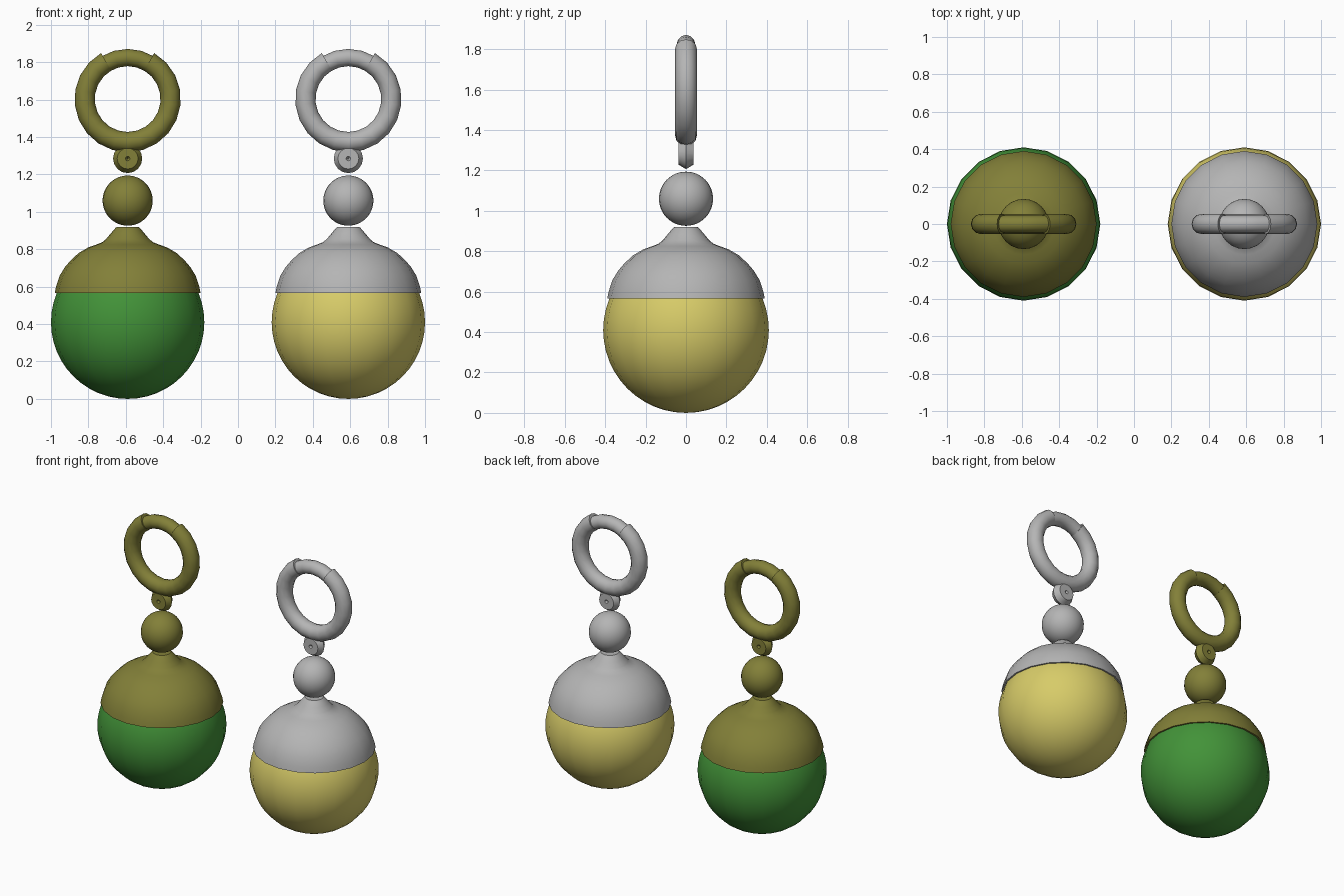
import bpy, bmesh, math
from mathutils import Vector

if "Cube" in bpy.data.objects:
    bpy.data.objects.remove(bpy.data.objects["Cube"], do_unlink=True)


def material(name, rgb):
    m = bpy.data.materials.new(name)
    m.use_nodes = True
    m.diffuse_color = (*rgb, 1)
    bsdf = m.node_tree.nodes["Principled BSDF"]
    bsdf.inputs["Base Color"].default_value = (*rgb, 1)
    bsdf.inputs["Roughness"].default_value = 0.6
    return m


def finish(name, bm, mat, location, angle=40):
    bmesh.ops.recalc_face_normals(bm, faces=bm.faces)
    mesh = bpy.data.meshes.new(name)
    bm.to_mesh(mesh)
    bm.free()
    mesh.materials.append(mat)
    obj = bpy.data.objects.new(name, mesh)
    obj.location = location
    bpy.context.collection.objects.link(obj)
    bpy.ops.object.select_all(action='DESELECT')
    obj.select_set(True)
    bpy.context.view_layer.objects.active = obj
    bpy.ops.object.shade_smooth_by_angle(angle=math.radians(angle))
    return obj


def sphere(name, radius, mat, location, segments):
    bm = bmesh.new()
    bmesh.ops.create_uvsphere(bm, u_segments=segments, v_segments=24, radius=radius)
    return finish(name, bm, mat, location)


def lathe(name, profile, mat, location, segments=20):
    bm = bmesh.new()
    rings = []
    for r, z in profile:
        rings.append([bm.verts.new((r * math.sin(a), r * math.cos(a), z))
                      for a in (math.tau * i / segments for i in range(segments))])
    for low, high in zip(rings, rings[1:]):
        for i in range(segments):
            j = (i + 1) % segments
            bm.faces.new((low[i], low[j], high[j], high[i]))
    bm.faces.new(rings[0])
    bm.faces.new(rings[-1])
    return finish(name, bm, mat, location)


def hoop(name, major, minor, start, end, steps, sides, mat, location):
    """Upright tube following an arc; angles in degrees from the top."""
    bm = bmesh.new()
    closed = end - start == 360
    rings = []
    for s in range(steps if closed else steps + 1):
        a = math.radians(start + (end - start) * s / steps)
        out = Vector((math.sin(a), 0, math.cos(a)))
        rings.append([bm.verts.new(out * (major + minor * math.cos(t))
                                   + Vector((0, minor * math.sin(t), 0)))
                      for t in (math.tau * k / sides for k in range(sides))])
    pairs = list(zip(rings, rings[1:]))
    if closed:
        pairs.append((rings[-1], rings[0]))
    else:
        bm.faces.new(rings[0])
        bm.faces.new(rings[-1])
    for p, q in pairs:
        for k in range(sides):
            n = (k + 1) % sides
            bm.faces.new((p[k], p[n], q[n], q[k]))
    return finish(name, bm, mat, location, 50)


olive = material("olive", (0.225, 0.215, 0.04))
green = material("green", (0.055, 0.29, 0.04))
silver = material("silver grey", (0.46, 0.46, 0.46))
yellow = material("pale yellow", (0.68, 0.60, 0.14))

# Cap outline from the rim up to the narrow neck
cap_profile = [(0.36, 0.565), (0.39, 0.565), (0.383, 0.60), (0.364, 0.658),
               (0.335, 0.705), (0.305, 0.74), (0.262, 0.78), (0.21, 0.81),
               (0.165, 0.826), (0.135, 0.838), (0.115, 0.855), (0.09, 0.885),
               (0.066, 0.913), (0.058, 0.92)]

for side, x, metal, ball in (("right", -0.59, olive, green),
                             ("left", 0.59, silver, yellow)):
    # Drop and its cap
    sphere(side + "_ball", 0.41, ball, (x, 0, 0.41), 20)
    lathe(side + "_cap", cap_profile, metal, (x, 0, 0))
    # Loose bead
    sphere(side + "_bead", 0.134, metal, (x, 0, 1.06), 24)
    # Small link under the ring
    hoop(side + "_link", 0.034, 0.044, 0, 360, 16, 6, metal, (x, 0, 1.285))
    # Ring with a slimmer clasp closing its top
    hoop(side + "_ring", 0.23, 0.054, 30, 330, 18, 12, metal, (x, 0, 1.603))
    hoop(side + "_clasp", 0.222, 0.046, -32, 32, 4, 12, metal, (x, 0, 1.603))
